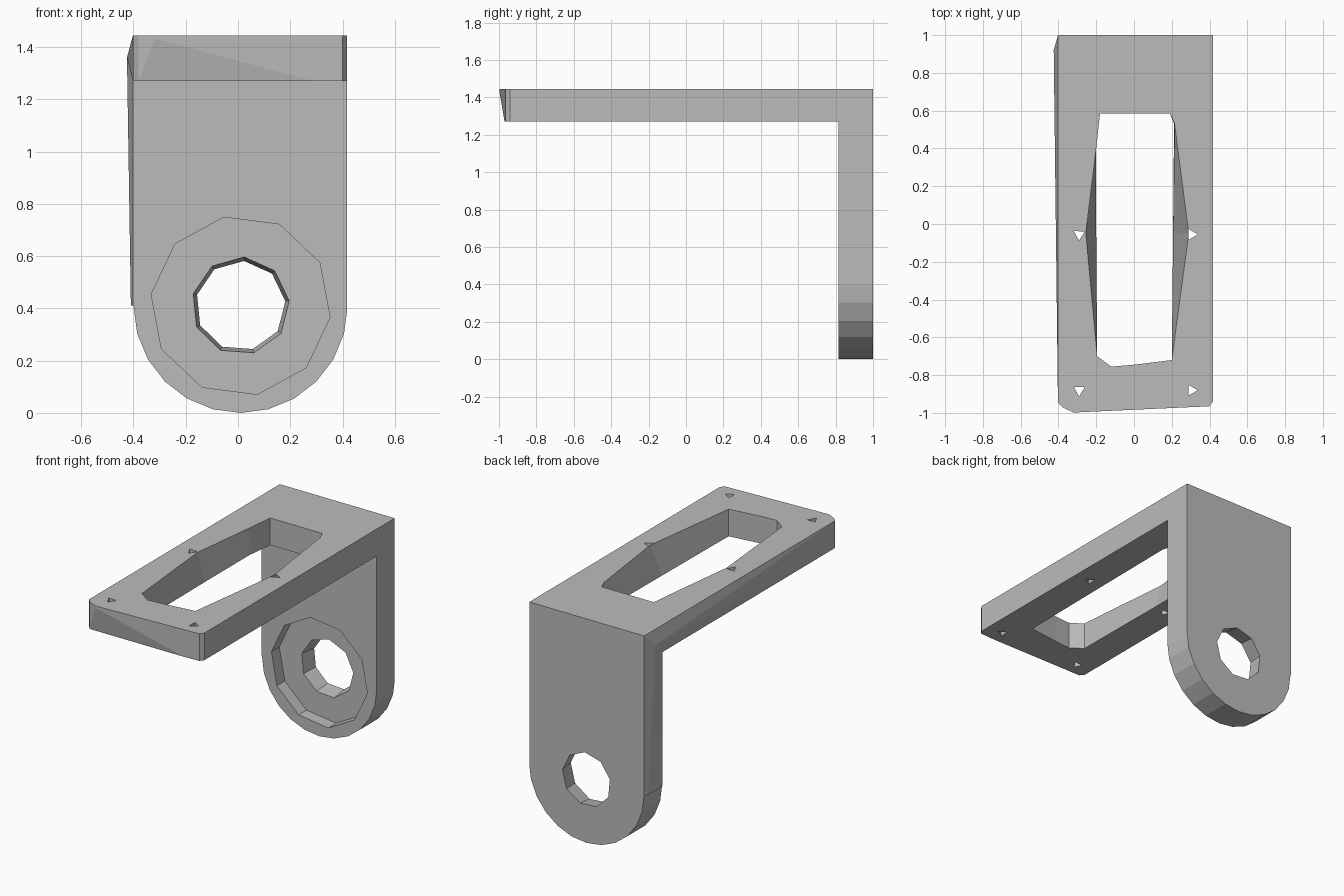
import bpy, bmesh, math

cube = bpy.data.objects.get("Cube")
if cube:
    bpy.data.objects.remove(cube, do_unlink=True)

grey = bpy.data.materials.new("plain_grey")
grey.use_nodes = True
grey.diffuse_color = (0.5, 0.5, 0.5, 1)
grey.node_tree.nodes["Principled BSDF"].inputs["Base Color"].default_value = (0.5, 0.5, 0.5, 1)


def loft(name, rings, peak=None):
    """Solid skinned through rings of 3D points; peak raises the middle of the first cap."""
    bm = bmesh.new()
    loops = [[bm.verts.new(p) for p in ring] for ring in rings]
    n = len(loops[0])
    for a, b in zip(loops, loops[1:]):
        for i in range(n):
            j = (i + 1) % n
            bm.faces.new((a[i], a[j], b[j], b[i]))
    first = bm.faces.new(loops[0])
    bm.faces.new(loops[-1])
    if peak:
        bmesh.ops.poke(bm, faces=[first])["verts"][0].co = peak
    bmesh.ops.recalc_face_normals(bm, faces=bm.faces)
    mesh = bpy.data.meshes.new(name)
    bm.to_mesh(mesh)
    bm.free()
    mesh.materials.append(grey)
    obj = bpy.data.objects.new(name, mesh)
    bpy.context.collection.objects.link(obj)
    return obj


def along_y(points, *ys):
    return [[(x, y, z) for x, z in points] for y in ys]


def along_z(points, *zs):
    return [[(x, y, z) for x, y in points] for z in zs]


def circle(cx, cy, r, n, turn=0.0):
    return [(cx + r * math.cos(turn + math.tau * i / n),
             cy + r * math.sin(turn + math.tau * i / n)) for i in range(n)]


def carve(target, cutter, operation="DIFFERENCE"):
    mod = target.modifiers.new(cutter.name, "BOOLEAN")
    mod.operation, mod.object, mod.solver = operation, cutter, "EXACT"
    bpy.context.view_layer.objects.active = target
    bpy.ops.object.modifier_apply(modifier=mod.name)
    bpy.data.objects.remove(cutter, do_unlink=True)


TOP, UNDER, LEG = 1.445, 1.27, 0.815
CX, CZ, R = 0.01, 0.41, 0.41

# L-shaped body with a slightly bulged right flank
side = [(-1, TOP), (1, TOP), (1, -0.1), (LEG, -0.1), (LEG, UNDER), (-0.97, UNDER)]
bracket = loft("angle_bracket", [[(x, y, z) for y, z in side] for x in (-0.402, 0.418)],
               peak=(-0.425, 0.92, 1.36))

# Rounded foot of the upright
arc = [(CX + R * math.cos(a), CZ + R * math.sin(a))
       for a in (math.pi + math.pi * i / 12 for i in range(13))]
foot = [(-0.6, 1.6), (-0.6, 0.43)] + arc + [(0.6, 0.43), (0.6, 1.6)]
carve(bracket, loft("foot_outline", along_y(foot, -1.2, 1.2)), "INTERSECT")

# Clipped corners at the front end of the arm
end = [(-0.6, 1.2), (-0.6, -0.94), (-0.405, -0.94), (-0.38, -0.97), (-0.32, -0.998),
       (0.4, -0.965), (0.418, -0.94), (0.6, -0.94), (0.6, 1.2)]
carve(bracket, loft("end_outline", along_z(end, -0.2, 1.6)), "INTERSECT")

# Long window, flared toward the top
upper = [(-0.18, 0.585), (0.19, 0.585), (0.215, 0.53), (0.29, -0.05), (0.2, -0.72),
         (0.0, -0.745), (-0.12, -0.755), (-0.195, -0.7), (-0.255, -0.05), (-0.2, 0.4)]
lower = [(-0.18, 0.585), (0.19, 0.585), (0.212, 0.53), (0.207, -0.05), (0.2, -0.72),
         (0.0, -0.745), (-0.12, -0.755), (-0.195, -0.7), (-0.2, -0.05), (-0.2, 0.4)]
carve(bracket, loft("window", along_z(upper, 1.6, TOP) + along_z(lower, UNDER, 1.1)))

# Four small screw holes
for x, turn in ((-0.29, 0.5), (0.305, 0.0)):
    for y in (-0.055, -0.88):
        carve(bracket, loft("screw_hole", along_z(circle(x, y, 0.033, 3, turn), 1.1, 1.6)))

# Shallow round seat and through hole in the upright
carve(bracket, loft("seat", along_y(circle(CX, CZ, 0.345, 10, 0.5), 0.7, LEG + 0.08)))
carve(bracket, loft("bore", along_y(circle(CX, CZ, 0.187, 9, 0.1), 0.7, LEG + 0.08)
                    + along_y(circle(CX, CZ, 0.172, 9, 0.1), 1.0, 1.2)))
